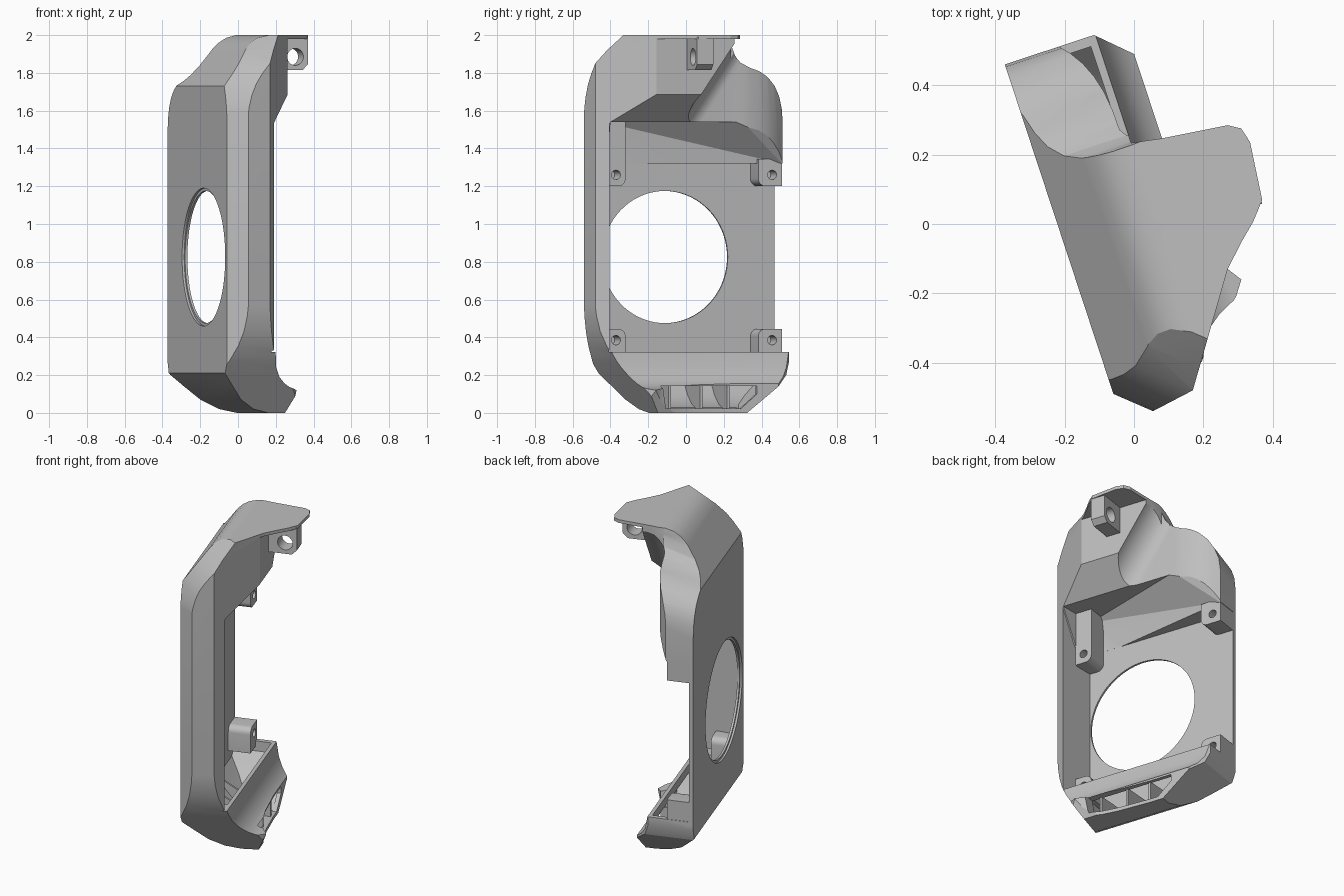
import bpy, bmesh, math
from mathutils import Matrix

if "Cube" in bpy.data.objects:
    bpy.data.objects.remove(bpy.data.objects["Cube"])

grey = bpy.data.materials.new("plain_grey")
grey.use_nodes = True
COLOR = (0.52, 0.52, 0.52, 1)
grey.diffuse_color = COLOR
grey.node_tree.nodes["Principled BSDF"].inputs["Base Color"].default_value = COLOR

# Local frame: X = away from the side plate, Y = towards the back, Z = up
PLACE = {
    "x": lambda a, b, t: (t, a, b),
    "y": lambda a, b, t: (a, t, b),
    "z": lambda a, b, t: (a, b, t),
}


def finish(name, bm):
    bmesh.ops.recalc_face_normals(bm, faces=bm.faces)
    mesh = bpy.data.meshes.new(name)
    bm.to_mesh(mesh)
    bm.free()
    obj = bpy.data.objects.new(name, mesh)
    bpy.context.scene.collection.objects.link(obj)
    mesh.materials.append(grey)
    return obj


def prism(name, axis, pts, lo, hi, shear=0.0):
    """Extrude a closed profile along an axis; shear slides the far end sideways."""
    bm = bmesh.new()
    rings = []
    for t, slide in ((lo, 0), (hi, shear * (hi - lo))):
        rings.append([bm.verts.new(PLACE[axis](a, b + slide, t)) for a, b in pts])
    bm.faces.new(rings[0])
    bm.faces.new(rings[1])
    n = len(pts)
    for i in range(n):
        j = (i + 1) % n
        bm.faces.new((rings[0][i], rings[0][j], rings[1][j], rings[1][i]))
    return finish(name, bm)


def hull(name, pts):
    bm = bmesh.new()
    bmesh.ops.convex_hull(bm, input=[bm.verts.new(p) for p in pts])
    return finish(name, bm)


def disc(name, axis, a, b, r, lo, hi, sides=32):
    ring = [(a + r * math.cos(k * math.tau / sides), b + r * math.sin(k * math.tau / sides))
            for k in range(sides)]
    return prism(name, axis, ring, lo, hi)


def combine(obj, op, *others):
    """Apply boolean operations and drop the helper solids."""
    for other in others:
        mod = obj.modifiers.new("bool", "BOOLEAN")
        mod.operation, mod.object, mod.solver = op, other, "EXACT"
        bpy.context.view_layer.update()
        graph = bpy.context.evaluated_depsgraph_get()
        mesh = bpy.data.meshes.new_from_object(obj.evaluated_get(graph))
        obj.modifiers.clear()
        obj.data = mesh
        bpy.data.objects.remove(other)
    return obj


NOSE = (-.117, -.53)
front_plan = [(-.21, -.447), NOSE, (.011, -.509)]


def corner_cut(name, pts, facet_end):
    """Rounding cutter (depth, Z) swept parallel to one of the two front facets."""
    cutter = prism(name, "x", pts, -1, 1)
    angle = math.atan2(facet_end[1] - NOSE[1], facet_end[0] - NOSE[0])
    angle = (angle + math.pi / 2) % math.pi - math.pi / 2
    cutter.data.transform(Matrix.Translation((*NOSE, 0)) @ Matrix.Rotation(angle, 4, "Z"))
    return cutter


def round_front(obj):
    top = [(-.004, 1.55), (.004, 1.62), (.016, 1.68), (.036, 1.74), (.064, 1.795), (.1, 1.85),
           (.165, 1.92), (.254, 2), (.36, 2.1), (-.3, 2.1), (-.3, 1.55)]
    low = [(-.004, .61), (.005, .51), (.02, .43), (.045, .355), (.085, .275), (.15, .17),
           (.257, 0), (.31, -.1), (-.3, -.1), (-.3, .61)]
    combine(obj, "DIFFERENCE", corner_cut("top_round", top, front_plan[0]),
            corner_cut("low_round", low, front_plan[2]))


# Side outline (Y, Z) with a slanted lower back
side = [(-.6, 0), (.29, 0), (.465, .14), (.53, .2), (.554, .27), (.554, 2), (-.6, 2)]

# Upper shell: solid outer form first
upper_plan = front_plan + [(.216, -.208), (.28, -.145), (.33, -.1), (.373, -.05),
                           (.392, .12), (.38, .165), (.346, .186), (.15, .21),
                           (.065, .225), (.065, .56), (-.21, .56)]
outer = [(-.21, .3), (-.21, 1.73), (-.07, 1.925), (-.035, 1.96), (.005, 1.985),
         (.06, 2), (.45, 2), (.45, .3)]
shell = prism("shell", "y", outer, -.7, .7)
combine(shell, "INTERSECT", prism("plan_limit", "z", upper_plan, -.1, 2.1),
        prism("side_limit", "x", side, -.5, .6))
round_front(shell)

# Drooping back shoulder, lower towards the plate
TILT = .3
shoulder = [(.57, 1.5), (.554, 1.55), (.547, 1.62), (.527, 1.68), (.495, 1.73), (.45, 1.77),
            (.4, 1.797), (.34, 1.815), (.29, 1.84), (.25, 1.88), (.228, 1.93), (.215, 2),
            (.21, 2.4), (.9, 2.4), (.9, 1.5)]
shoulder = [(y, z - TILT * .5) for y, z in shoulder]
combine(shell, "DIFFERENCE", prism("shoulder_cut", "x", shoulder, -.5, .6, TILT))

# Hollow interior under the sloping upper block, leaving plate, front wall and roof
hollow_section = [(-.185, .1), (-.185, 1.32), (-.05, 1.32), (.058, 1.54), (.2, 1.685),
                  (.2, 1.98), (.6, 1.98), (.6, .1)]
hollow_plan = [(-.3, -.393), (.058, -.446), (.7, -.446), (.7, .8), (-.3, .8)]
hollow = prism("hollow", "y", hollow_section, -.7, .7)
combine(hollow, "INTERSECT", prism("hollow_plan", "z", hollow_plan, 0, 2.1))
slope_cut = hull("slope_cut", [(-.185, -.2, 1.32), (-.05, .55, 1.32), (.058, .3, 1.54),
                               (.058, -.44, 1.54), (-.184, -.32, 1.42), (-.184, -.405, 1.54),
                               (-.184, -.405, 1.3), (.1, -.44, 1.3), (.1, .55, 1.3)])
combine(shell, "DIFFERENCE", hollow, slope_cut)

# Tilted scoop into the block, then the bulging back of the shoulder
R, CX, CY = .15, .195, -.08
scoop = [(CX - R * math.sin(math.radians(t)), CY - R * math.cos(math.radians(t)))
         for t in range(0, 91, 6)]
scoop += [(CX - R, CY + 1), (.7, CY + 1), (.7, CY - R)]
bulge = [(.046, .27), (.044, .33), (.037, .39), (.024, .44), (.005, .485), (-.02, .525),
         (-.055, .565), (.7, .565), (.7, .27)]
combine(shell, "DIFFERENCE", prism("scoop_cut", "z", scoop, 1.325, 1.98, .69),
        prism("bulge_cut", "z", bulge, 1.2, 1.98))

# Bottom tray with a flared hollow-curved lip
tray_section = [(-.21, .323), (-.21, .21), (-.085, .07), (0, .02), (.09, 0), (.19, 0),
                (.245, .12), (.19, .135), (.153, .155), (.115, .19), (.085, .24), (.065, .323)]
tray_plan = front_plan + [(.109, -.373), (.17, -.33), (.215, -.29), (.244, -.249),
                          (.216, -.208), (.18, -.1), (.165, 0), (.154, .2), (.154, .4655),
                          (.061, .554), (-.21, .554)]
tray = prism("tray", "y", tray_section, -.7, .7)
combine(tray, "INTERSECT", prism("tray_plan", "z", tray_plan, -.1, .4),
        prism("tray_side", "x", side, -.5, .6))
round_front(tray)

inner_section = [(-.185, .4), (-.185, .225), (-.075, .095), (0, .045), (.08, .022),
                 (.13, .022), (.13, .145), (.09, .19), (.06, .24), (.042, .32), (.042, .4)]
inner_side = [(-.36, .4), (-.345, .26), (-.27, .14), (-.18, .022), (.265, .022), (.42, .15),
              (.525, .26), (.525, .4)]
cavity = prism("cavity", "y", inner_section, -.7, .7)
combine(cavity, "INTERSECT", prism("cavity_side", "x", inner_side, -.5, .6))
window = [(-.18, .022), (.255, .022), (.345, .1), (.345, .142), (-.2, .142)]
combine(tray, "DIFFERENCE", cavity, prism("window_cut", "x", window, .06, .4))

# Ribs across the tray
rib_section = [(-.19, .24), (-.08, .09), (0, .035), (.08, .015), (.14, .015), (.14, .146), (-.05, .16)]
ribs = [prism("rib", "y", rib_section, y - .007, y + .007) for y in (-.137, .04, .19)]

# Screw bosses in the four corners, one rounded corner each
bosses = []
for outer_y, inner_y, hole_y in ((-.425, -.32, -.373), (.5515, .42, .497)):
    for base, rim, hole_z in ((.29, .445, .385), (1.345, 1.2, 1.26)):
        if outer_y < 0 and base > 1:
            base = 1.56
        r = .04
        s = 1 if inner_y > outer_y else -1
        d = 1 if rim > base else -1
        prof = [(outer_y, base), (outer_y, rim)]
        prof += [(inner_y - s * r * (1 - math.sin(math.radians(t))),
                  rim - d * r * (1 - math.cos(math.radians(t)))) for t in range(0, 91, 15)]
        prof.append((inner_y, base))
        boss = prism("boss", "x", prof, -.2, -.052)
        combine(boss, "DIFFERENCE", disc("screw_hole", "x", hole_y, hole_z, .025, -.15, .1, 20))
        bosses.append(boss)

# Hanging bracket below the roof
bracket = prism("bracket", "y", [(.15, 1.99), (.15, 1.815), (.34, 1.815), (.37, 1.845), (.37, 1.99)],
                -.06, .03)
combine(bracket, "DIFFERENCE", disc("bracket_hole", "y", .3, 1.885, .045, -.2, .2, 28))

combine(shell, "UNION", tray, bracket, *ribs, *bosses)

# Large round opening with a stepped rim
combine(shell, "DIFFERENCE", disc("opening_cut", "x", -.056, .825, .35, -.3, -.1, 72),
        disc("rim_cut", "x", -.056, .825, .365, -.3, -.198, 72))

# Turn the finished cover into place
shell.name = "side_cover"
shell.data.transform(Matrix.Rotation(math.radians(18.24), 4, "Z"))
bpy.ops.object.select_all(action="DESELECT")
shell.select_set(True)
bpy.context.view_layer.objects.active = shell
bpy.ops.object.shade_smooth_by_angle(angle=math.radians(20))
